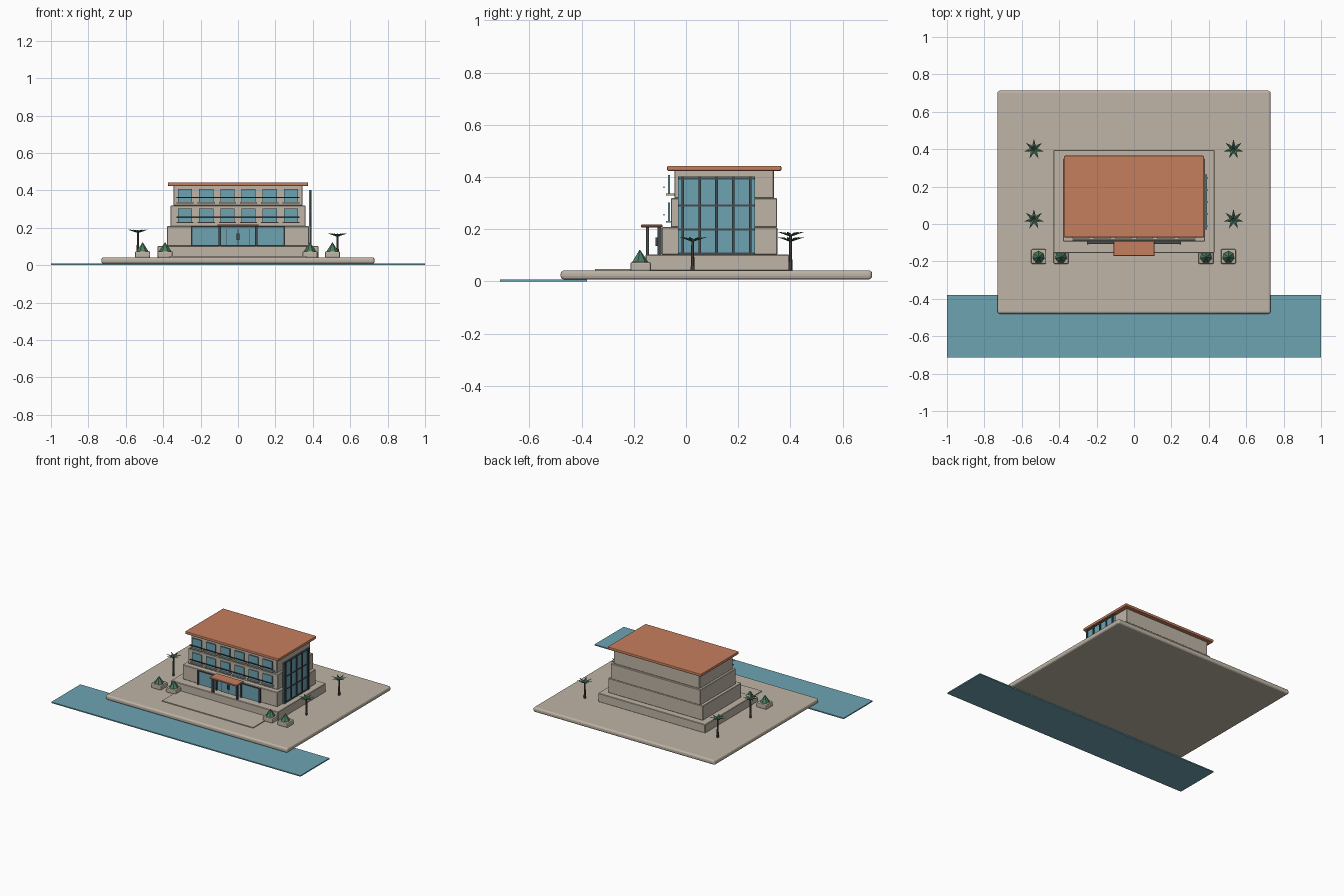
import bpy, bmesh, math
from mathutils import Vector

if "Cube" in bpy.data.objects:
    bpy.data.objects.remove(bpy.data.objects["Cube"])


def mat(name, r, g, b):
    m = bpy.data.materials.new(name)
    m.diffuse_color = (r, g, b, 1)
    m.use_nodes = True
    m.node_tree.nodes["Principled BSDF"].inputs["Base Color"].default_value = m.diffuse_color
    return m


STONE = mat("warm_stone", 0.52, 0.46, 0.38)
ROOF = mat("terracotta", 0.56, 0.21, 0.11)
GLASS = mat("blue_glass", 0.155, 0.37, 0.45)
DARK = mat("dark_metal", 0.06, 0.07, 0.075)
GREEN = mat("leaf_green", 0.07, 0.20, 0.12)
BARK = mat("bark", 0.09, 0.08, 0.065)


def finish(name, bm, material):
    bmesh.ops.recalc_face_normals(bm, faces=bm.faces)
    me = bpy.data.meshes.new(name)
    bm.to_mesh(me)
    bm.free()
    me.materials.append(material)
    ob = bpy.data.objects.new(name, me)
    bpy.context.collection.objects.link(ob)
    return ob


def box(name, x, y, z, material, bevel=0, segments=2):
    """Box from (min, max) pairs, with optional rounded edges."""
    bm = bmesh.new()
    bmesh.ops.create_cube(bm, size=1)
    for v in bm.verts:
        v.co = Vector([(a + b) / 2 + c * (b - a) for (a, b), c in zip((x, y, z), v.co)])
    if bevel:
        bmesh.ops.bevel(bm, geom=bm.edges[:], offset=bevel, segments=segments,
                        profile=0.5, affect='EDGES')
    return finish(name, bm, material)


def cone(name, x, y, z0, z1, r0, r1, sides, material):
    bm = bmesh.new()
    bmesh.ops.create_cone(bm, cap_ends=True, segments=sides, radius1=r0, radius2=r1, depth=z1 - z0)
    bmesh.ops.translate(bm, verts=bm.verts, vec=(x, y, (z0 + z1) / 2))
    return finish(name, bm, material)


def around(c, half):
    return (c - half, c + half)


# Site: water strip, terrace slab, plinth, entrance path
box("water", (-1, 1), (-0.713, -0.38), (0, 0.008), GLASS)
box("terrace", (-0.73, 0.73), (-0.48, 0.713), (0.008, 0.042), STONE, 0.012, 3)
box("plinth", (-0.43, 0.43), (-0.155, 0.395), (0.04, 0.103), STONE, 0.003, 1)
box("entrance_path", (-0.365, 0.365), (-0.348, -0.15), (0.04, 0.048), STONE)

# Three stacked storeys and the roof
box("ground_floor", (-0.38, 0.38), (-0.093, 0.35), (0.102, 0.208), STONE, 0.003, 1)
box("middle_floor", (-0.36, 0.36), (-0.058, 0.349), (0.207, 0.319), STONE, 0.003, 1)
box("top_floor", (-0.345, 0.345), (-0.045, 0.337), (0.318, 0.426), STONE, 0.003, 1)
box("roof", (-0.375, 0.375), (-0.072, 0.365), (0.423, 0.443), ROOF, 0.005, 2)

# Window rows with sills and long balcony rails
for level, z, wall in (("middle", 0.232, -0.058), ("top", 0.337, -0.045)):
    for i in range(6):
        x = (i - 2.5) * 0.1135
        box(f"{level}_window_{i}", around(x, 0.038), (-0.068, -0.061), (z, z + 0.07), GLASS)
        box(f"{level}_sill_{i}", around(x, 0.046), (-0.077, wall + 0.005), (z - 0.007, z), STONE)
    box(f"{level}_rail", (-0.33, 0.33), (-0.087, -0.082), (z + 0.021, z + 0.027), DARK)

# Ground floor shopfront glazing
box("shopfront_glass", (-0.25, 0.25), (-0.102, -0.093), (0.105, 0.203), GLASS)
for i, x in enumerate((-0.247, -0.1, 0.1, 0.247)):
    box(f"shopfront_post_{i}", around(x, 0.005), (-0.11, -0.095), (0.103, 0.206), DARK)
box("shopfront_head", (-0.25, 0.25), (-0.107, -0.095), (0.2, 0.206), DARK)

# Double door with handles
for s in (-1, 1):
    box("door_leaf", around(s * 0.03, 0.028), (-0.107, -0.1), (0.104, 0.192), GLASS)
    box("door_handle", around(s * 0.006, 0.002), (-0.116, -0.106), (0.135, 0.168), DARK)
    box("door_jamb", around(s * 0.06, 0.002), (-0.109, -0.1), (0.104, 0.194), DARK)
box("door_meeting_stile", around(0, 0.0015), (-0.108, -0.1), (0.104, 0.192), DARK)

# Canopy on two posts
box("canopy", (-0.11, 0.11), (-0.172, -0.09), (0.207, 0.218), ROOF, 0.003, 1)
for s in (-1, 1):
    box("canopy_post", around(s * 0.097, 0.006), around(-0.148, 0.006), (0.103, 0.208), DARK)

# Glazed curtain wall on the right side
box("curtain_glass", (0.38, 0.387), (-0.03, 0.265), (0.103, 0.402), GLASS)
for i in range(5):
    y = -0.012 + i * 0.0645
    box(f"mullion_{i}", (0.379, 0.393), around(y, 0.005), (0.103, 0.402), DARK)
for i, z in enumerate((0.107, 0.199, 0.291, 0.394)):
    box(f"transom_{i}", (0.379, 0.391), (-0.03, 0.265), around(z, 0.004), DARK)

# Planters with faceted cone shrubs
for i, x in enumerate((-0.51, -0.39, 0.385, 0.505)):
    box(f"planter_{i}", around(x, 0.04), (-0.213, -0.135), (0.04, 0.074), STONE, 0.006, 2)
    cone(f"shrub_{i}", x, -0.177, 0.07, 0.12, 0.035, 0.002, 7, GREEN)


def palm(name, x, y, top):
    """Slim trunk and a crown of raised, diamond-shaped fronds."""
    cone(name + "_trunk", x, y, 0.04, top - 0.014, 0.008, 0.005, 7, BARK)
    bm = bmesh.new()
    for k in range(7):
        a = math.tau * k / 7 + math.pi / 2
        out = Vector((math.cos(a), math.sin(a), 0))
        side = Vector((-out.y, out.x, 0))
        c = Vector((x, y, top))
        root = bm.verts.new(c - Vector((0, 0, 0.019)))
        tip = bm.verts.new(c + out * 0.055)
        mid = c + out * 0.02
        ring = [bm.verts.new(mid + side * s + Vector((0, 0, h)))
                for s, h in ((0.009, -0.008), (0, -0.003), (-0.009, -0.008), (0, -0.012))]
        for j in range(4):
            bm.faces.new((root, ring[j], ring[(j + 1) % 4]))
            bm.faces.new((tip, ring[(j + 1) % 4], ring[j]))
    finish(name + "_fronds", bm, GREEN)


# Four palms, the left pair slightly taller
for i, y in enumerate((0.025, 0.4)):
    palm(f"left_palm_{i}", -0.535, y, 0.19)
    palm(f"right_palm_{i}", 0.532, y, 0.17)
